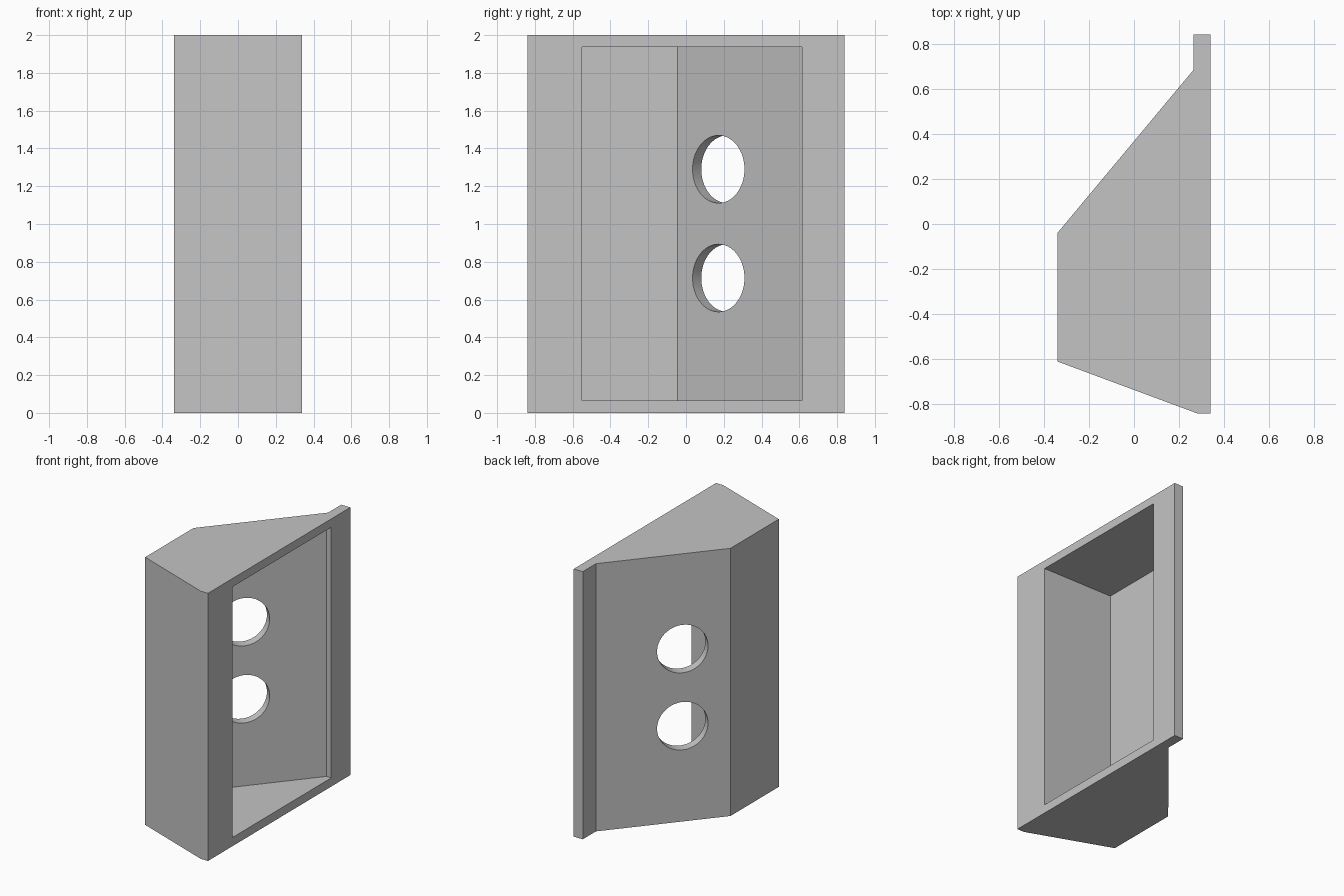
import bpy
from math import atan2
from mathutils import Vector, Matrix

if "Cube" in bpy.data.objects:
    bpy.data.objects.remove(bpy.data.objects["Cube"], do_unlink=True)

grey = bpy.data.materials.new("light grey")
grey.use_nodes = True
colour = (0.55, 0.55, 0.55, 1)
grey.diffuse_color = colour
grey.node_tree.nodes["Principled BSDF"].inputs["Base Color"].default_value = colour


def prism(name, outline, z0, z1):
    """Extrude a counter-clockwise plan outline from z0 to z1."""
    n = len(outline)
    verts = [(x, y, z) for z in (z0, z1) for x, y in outline]
    faces = [tuple(reversed(range(n))), tuple(range(n, 2 * n))]
    faces += [(i, (i + 1) % n, (i + 1) % n + n, i + n) for i in range(n)]
    mesh = bpy.data.meshes.new(name)
    mesh.from_pydata(verts, [], faces)
    mesh.materials.append(grey)
    obj = bpy.data.objects.new(name, mesh)
    bpy.context.collection.objects.link(obj)
    return obj


def cut(target, cutter):
    mod = target.modifiers.new(cutter.name, "BOOLEAN")
    mod.operation = "DIFFERENCE"
    mod.solver = "EXACT"
    mod.object = cutter
    cutter.hide_render = True
    cutter.hide_set(True)


# Wedge housing with a thin flange along its back edge
housing = prism("housing", [
    (0.34, -0.84), (0.34, 0.84), (0.265, 0.84), (0.265, 0.685),
    (-0.34, -0.04), (-0.34, -0.61), (0.28, -0.84)], 0, 2)

# Hollow open to the left side
cavity = prism("cavity_cutter", [
    (0.5, -0.55), (0.5, 0.615), (0.30, 0.615),
    (-0.25, -0.045), (-0.25, -0.55)], 0.065, 1.937)
cut(housing, cavity)

# Two round holes square to the sloping wall
normal = Vector((-0.725, 0.605, 0)).normalized()
turn = normal.to_track_quat("Z", "Y").to_matrix().to_4x4()
for name, z in (("lower_hole_cutter", 0.714), ("upper_hole_cutter", 1.29)):
    centre = Vector((-0.069, 0.172, z)) + normal * 0.035
    bpy.ops.mesh.primitive_cylinder_add(vertices=64, radius=0.179, depth=0.2)
    hole = bpy.context.object
    hole.name = name
    hole.matrix_world = Matrix.Translation(centre) @ turn
    hole.data.materials.append(grey)
    cut(housing, hole)

# Apply the cuts and smooth only the hole rims
bpy.ops.object.select_all(action="DESELECT")
bpy.context.view_layer.objects.active = housing
housing.select_set(True)
for mod in list(housing.modifiers):
    bpy.ops.object.modifier_apply(modifier=mod.name)
for obj in [o for o in bpy.data.objects if o.name.endswith("_cutter")]:
    bpy.data.objects.remove(obj, do_unlink=True)
bpy.ops.object.shade_smooth_by_angle(angle=0.5)
